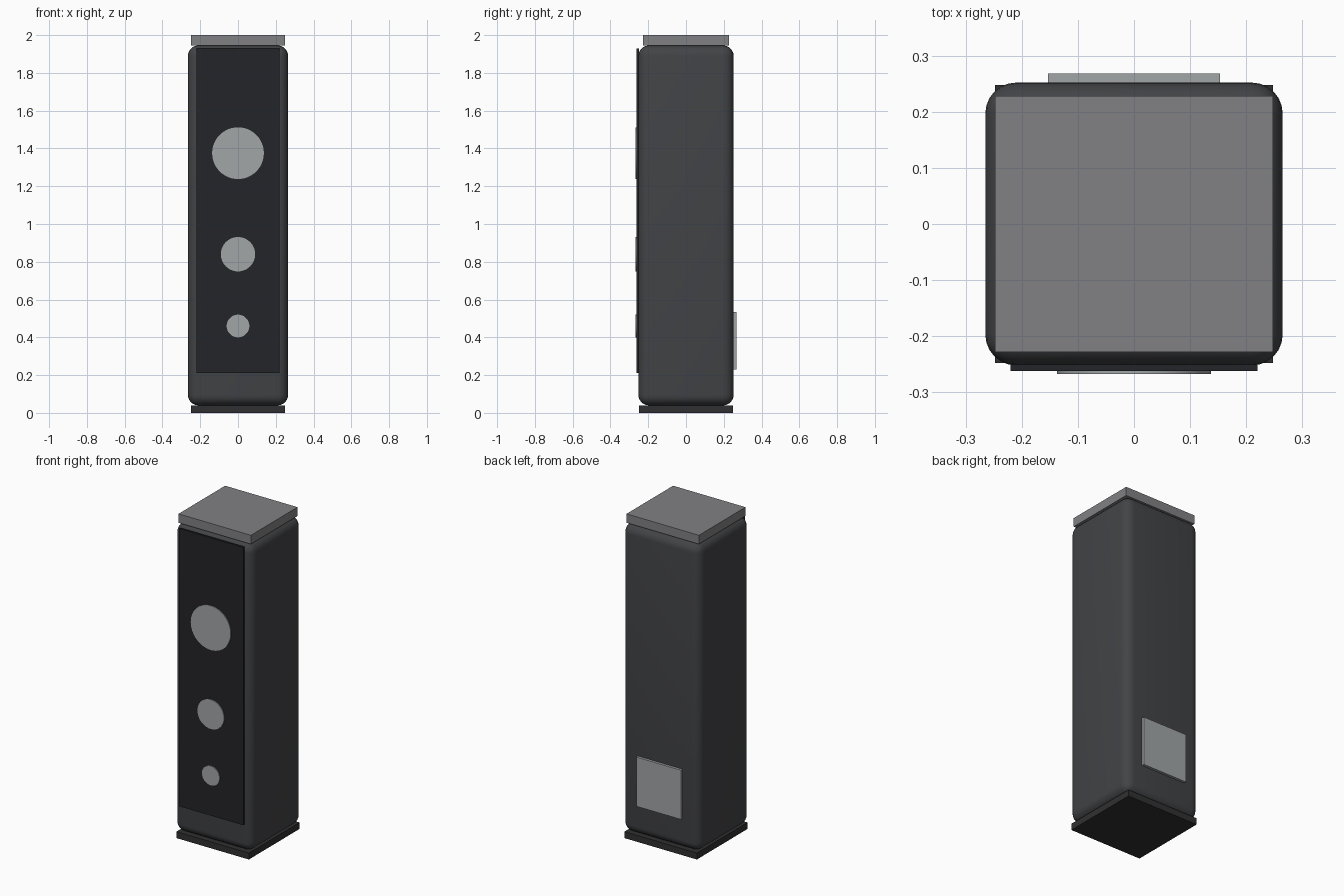
import bpy
from math import radians

if "Cube" in bpy.data.objects:
    bpy.data.objects.remove(bpy.data.objects["Cube"])


def material(name, rgb):
    m = bpy.data.materials.new(name)
    m.diffuse_color = (*rgb, 1)
    m.use_nodes = True
    m.node_tree.nodes["Principled BSDF"].inputs["Base Color"].default_value = m.diffuse_color
    return m


shell = material("shell_charcoal", (0.055, 0.057, 0.062))
black = material("panel_black", (0.017, 0.018, 0.021))
base_mat = material("base_black", (0.03, 0.03, 0.032))
cap_mat = material("cap_grey", (0.22, 0.22, 0.23))
silver = material("disc_silver", (0.36, 0.38, 0.39))


def box(name, x, y, z, mat, bevel=0, segments=1):
    """Box from (min, max) ranges, with optional rounded edges."""
    rng = (x, y, z)
    bpy.ops.mesh.primitive_cube_add(size=1, location=[(a + b) / 2 for a, b in rng])
    o = bpy.context.object
    o.name = name
    o.scale = [b - a for a, b in rng]
    bpy.ops.object.transform_apply(location=False, rotation=False, scale=True)
    o.data.materials.append(mat)
    if bevel:
        mod = o.modifiers.new("round", 'BEVEL')
        mod.width, mod.segments = bevel, segments
        bpy.ops.object.modifier_apply(modifier=mod.name)
        bpy.ops.object.shade_smooth_by_angle(angle=radians(35))
    return o


# Rounded cabinet on a plinth, with a flat cap
box("base", (-0.248, 0.248), (-0.248, 0.248), (0, 0.04), base_mat)
box("cabinet", (-0.265, 0.265), (-0.252, 0.252), (0.04, 1.945), shell, 0.055, 6)
box("top_cap", (-0.248, 0.248), (-0.228, 0.228), (1.945, 2.0), cap_mat)

# Front panel and rear plate
box("front_panel", (-0.22, 0.22), (-0.262, -0.25), (0.21, 1.93), black)
box("rear_plate", (-0.153, 0.153), (0.245, 0.268), (0.23, 0.535), silver)

# Round discs on the front panel
for name, z, r in (("large_disc", 1.375, 0.137), ("middle_disc", 0.84, 0.091),
                   ("small_disc", 0.46, 0.06)):
    bpy.ops.mesh.primitive_cylinder_add(vertices=48, radius=r, depth=0.012,
                                        location=(0, -0.261, z),
                                        rotation=(radians(90), 0, 0))
    bpy.context.object.name = name
    bpy.context.object.data.materials.append(silver)
    bpy.ops.object.shade_smooth_by_angle(angle=radians(35))
